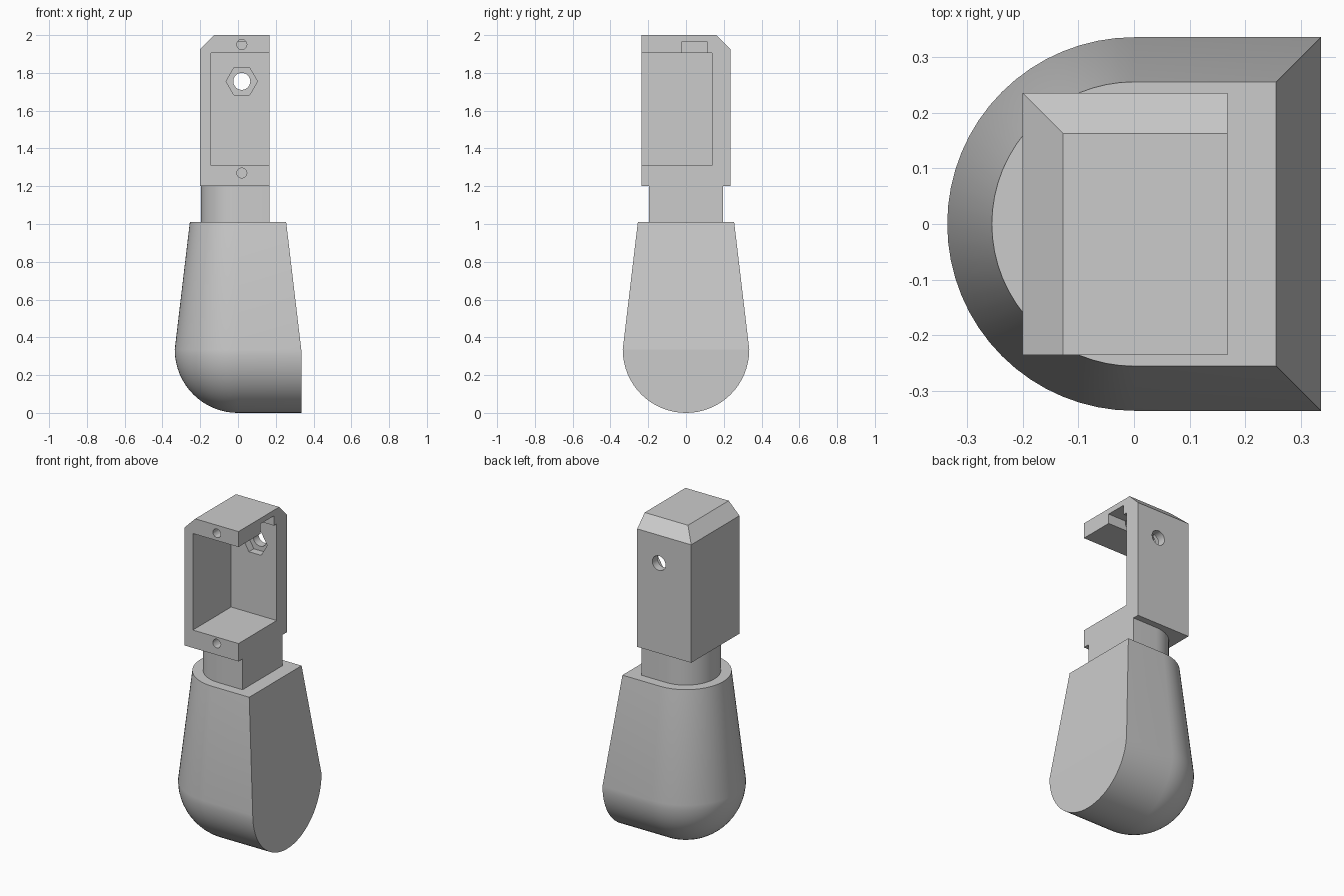
import bpy
import bmesh
from math import sin, cos, pi, radians

cube = bpy.data.objects.get("Cube")
if cube:
    bpy.data.objects.remove(cube, do_unlink=True)

grey = bpy.data.materials.new("plain grey")
grey.use_nodes = True
colour = (0.6, 0.6, 0.6, 1)
grey.diffuse_color = colour
grey.node_tree.nodes["Principled BSDF"].inputs["Base Color"].default_value = colour


def loft(name, rings):
    """Solid skinned through rings with equal point counts."""
    bm = bmesh.new()
    loops = [[bm.verts.new(p) for p in ring] for ring in rings]
    n = len(loops[0])
    for low, high in zip(loops, loops[1:]):
        for i in range(n):
            j = (i + 1) % n
            bm.faces.new((low[i], low[j], high[j], high[i]))
    bm.faces.new(loops[0][::-1])
    bm.faces.new(loops[-1])
    bmesh.ops.remove_doubles(bm, verts=bm.verts, dist=1e-5)
    bmesh.ops.recalc_face_normals(bm, faces=bm.faces)
    mesh = bpy.data.meshes.new(name)
    bm.to_mesh(mesh)
    bm.free()
    mesh.materials.append(grey)
    obj = bpy.data.objects.new(name, mesh)
    bpy.context.collection.objects.link(obj)
    return obj


def d_ring(r, z, flat_x, steps=32):
    """Half circle towards -x, squared off at flat_x."""
    arc = [(-r * sin(pi * i / steps), r * cos(pi * i / steps), z) for i in range(steps + 1)]
    return arc + [(flat_x, -r, z), (flat_x, r, z)]


def rect(x0, x1, y0, y1, z):
    return [(x0, y0, z), (x1, y0, z), (x1, y1, z), (x0, y1, z)]


def box(name, x0, x1, y0, y1, z0, z1):
    return loft(name, [rect(x0, x1, y0, y1, z0), rect(x0, x1, y0, y1, z1)])


def rod(name, x, z, r, y0, y1, sides):
    """Prism lying along y."""
    return loft(name, [[(x + r * cos(2 * pi * i / sides), y, z + r * sin(2 * pi * i / sides))
                        for i in range(sides)] for y in (y0, y1)])


def smooth(obj):
    bpy.ops.object.select_all(action='DESELECT')
    obj.select_set(True)
    bpy.context.view_layer.objects.active = obj
    bpy.ops.object.shade_smooth_by_angle(angle=radians(30))


def cut(obj, cutter):
    cutter.hide_render = True
    mod = obj.modifiers.new("cut", 'BOOLEAN')
    mod.operation = 'DIFFERENCE'
    mod.solver = 'EXACT'
    mod.object = cutter
    bpy.ops.object.select_all(action='DESELECT')
    obj.select_set(True)
    bpy.context.view_layer.objects.active = obj
    bpy.ops.object.modifier_apply(modifier=mod.name)
    bpy.data.objects.remove(cutter, do_unlink=True)


# Bulb: rounded bottom, tapering to a flat top
R, TOP_R = 0.335, 0.255
steps = 16
rings = [d_ring(R * sin(pi / 2 * i / steps), R - R * cos(pi / 2 * i / steps), R)
         for i in range(steps + 1)]
bulb = loft("bulb", rings + [d_ring(TOP_R, 1.01, TOP_R)])
smooth(bulb)
for face in bulb.data.polygons:
    if face.normal.x > 0.9:
        face.use_smooth = False

# Neck
neck = loft("neck", [d_ring(0.195, z, 0.168) for z in (0.99, 1.2)])
smooth(neck)

# Housing with two chamfered top edges
X0, X1, Y, CH = -0.2, 0.168, 0.235, 0.073
housing = loft("housing", [rect(X0, X1, -Y, Y, 1.2),
                           rect(X0, X1, -Y, Y, 2 - CH),
                           rect(X0 + CH, X1, -Y, Y - CH, 2)])

# Open bay, ceiling slot, hexagonal recess and holes
cut(housing, box("bay_cutter", -0.143, 0.3, -0.4, 0.137, 1.31, 1.905))
cut(housing, box("slot_cutter", -0.1, 0.3, -0.02, 0.11, 1.85, 1.965))
cut(housing, rod("hex_cutter", 0.02, 1.755, 0.083, 0.1, 0.185, 6))
cut(housing, rod("hole_cutter", 0.02, 1.755, 0.045, 0.1, 0.4, 24))
for z in (1.27, 1.95):
    cut(housing, rod("screw_cutter", 0.02, z, 0.027, -0.4, 0.0, 12))
smooth(housing)
